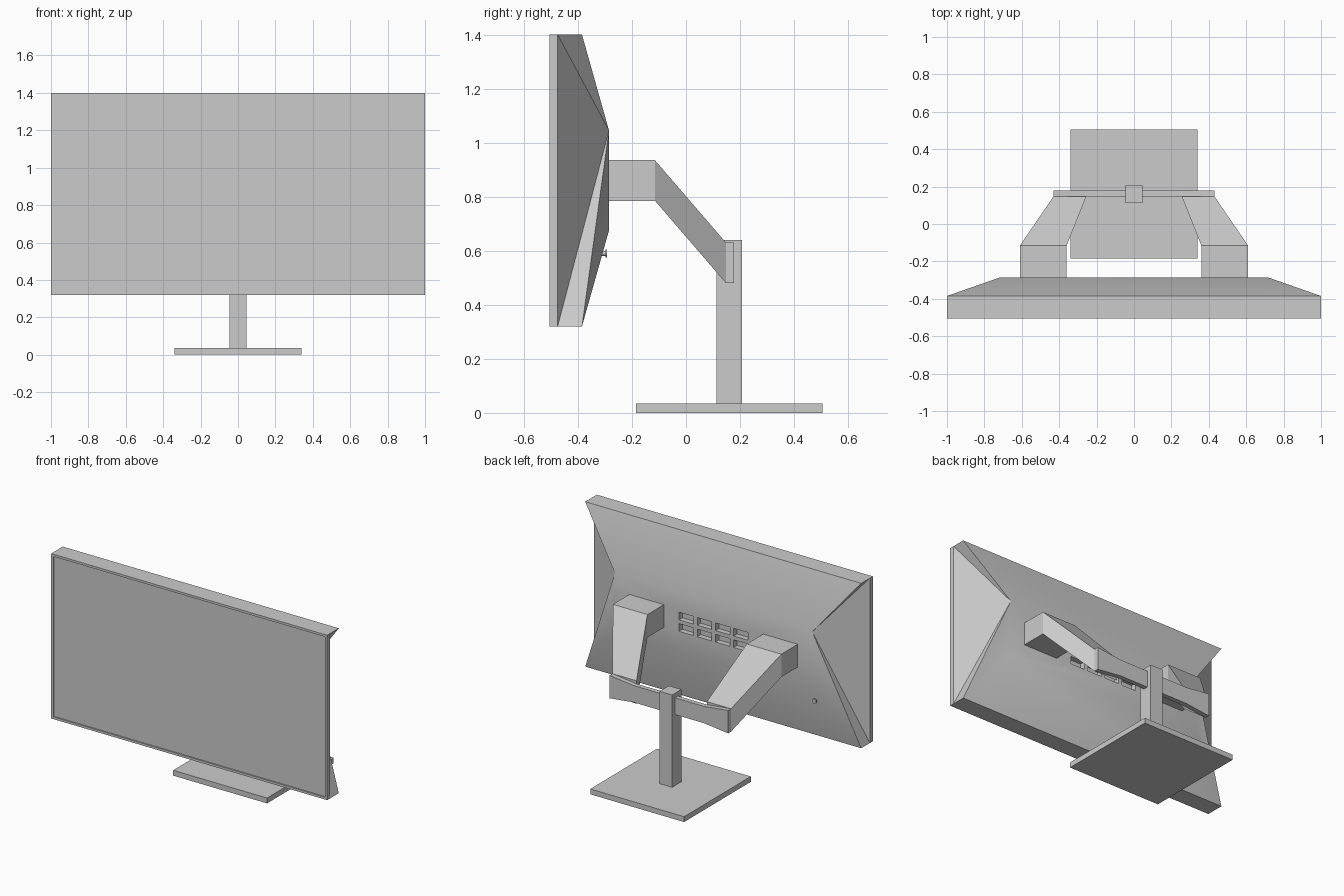
import bpy, bmesh

if "Cube" in bpy.data.objects:
    bpy.data.objects.remove(bpy.data.objects["Cube"])


def make(name, verts, faces, smooth=False):
    bm = bmesh.new()
    vs = [bm.verts.new(v) for v in verts]
    for f in faces:
        bm.faces.new([vs[i] for i in f])
    bmesh.ops.recalc_face_normals(bm, faces=bm.faces)
    me = bpy.data.meshes.new(name)
    bm.to_mesh(me)
    bm.free()
    ob = bpy.data.objects.new(name, me)
    bpy.context.collection.objects.link(ob)
    return ob


def loft(name, rings, caps=True):
    """Join four-cornered rings into a closed solid."""
    verts = [v for r in rings for v in r]
    faces = [(4*k + i, 4*k + (i+1) % 4, 4*k + 4 + (i+1) % 4, 4*k + 4 + i)
             for k in range(len(rings) - 1) for i in range(4)]
    n = len(verts)
    faces += [(0, 1, 2, 3), (n-4, n-3, n-2, n-1)]
    return make(name, verts, faces)


def ring_y(y, x0, x1, z0, z1):
    return [(x0, y, z0), (x1, y, z0), (x1, y, z1), (x0, y, z1)]


def ring_x(x, y0, y1, z0, z1):
    return [(x, y0, z0), (x, y1, z0), (x, y1, z1), (x, y0, z1)]


def box(name, x0, x1, y0, y1, z0, z1):
    return loft(name, [ring_y(y0, x0, x1, z0, z1), ring_y(y1, x0, x1, z0, z1)])


# Monitor housing: recessed screen, thin rim, sloped back with hollowed sides
X, ZB, ZT, b = 1.0, 0.32, 1.40, 0.015
rings = [ring_y(-0.497, -X+b, X-b, ZB+b, ZT-b),
         ring_y(-0.505, -X+b, X-b, ZB+b, ZT-b),
         ring_y(-0.505, -X, X, ZB, ZT),
         ring_y(-0.475, -X, X, ZB, ZT),
         ring_y(-0.385, -X, X, ZB, ZT),
         ring_y(-0.285, -0.715, 0.715, 0.675, 1.045)]
faces = [(0, 1, 2, 3), (20, 21, 22, 23)]
for k in range(3):
    faces += [(4*k+i, 4*k+(i+1) % 4, 4*k+4+(i+1) % 4, 4*k+4+i) for i in range(4)]
for i in (0, 2):
    faces += [(12+i, 13+i, 17+i if i == 0 else 19, 16+i) if i == 0 else (14, 15, 19, 18),
              (16+i, 17+i, 21+i, 20+i)]
for lo, hi in ((0, 3), (1, 2)):
    faces += [(12+hi, 16+hi, 20+hi), (12+hi, 20+hi, 12+lo),
              (20+hi, 16+lo, 12+lo), (20+hi, 20+lo, 16+lo)]
body = make("monitor_housing", [v for r in rings for v in r], faces)

# Ventilation slots cut in the back, two rows of four
for cx in (-0.198, -0.066, 0.066, 0.198):
    for cz in (0.815, 0.89):
        cut = box("vent_cutter", cx-0.052, cx+0.052, -0.32, -0.25, cz-0.025, cz+0.025)
        cut.hide_render = True
        bpy.context.view_layer.objects.active = body
        m = body.modifiers.new("vent", 'BOOLEAN')
        m.operation, m.solver, m.object = 'DIFFERENCE', 'EXACT', cut
        bpy.ops.object.modifier_apply(modifier=m.name)
        bpy.data.objects.remove(cut)
bpy.ops.object.select_all(action='DESELECT')
body.select_set(True)
bpy.context.view_layer.objects.active = body
bpy.ops.object.shade_smooth_by_angle(angle=0.52)

# Small control knob on the lower back
for name, r, y, d in (("knob_stem", 0.009, -0.308, 0.022), ("knob_head", 0.015, -0.295, 0.006)):
    bpy.ops.mesh.primitive_cylinder_add(vertices=16, radius=r, depth=d,
                                        location=(-0.724, y, 0.59), rotation=(1.5708, 0, 0))
    bpy.context.object.name = name

# Bent support arms
for s, side in ((1, "right"), (-1, "left")):
    loft("arm_" + side, [ring_y(-0.29, s*0.36, s*0.61, 0.785, 0.935),
                         ring_y(-0.115, s*0.36, s*0.61, 0.785, 0.935),
                         ring_y(0.148, s*0.255, s*0.43, 0.48, 0.63)])

# Crossbar, a little slimmer in the middle
loft("crossbar", [ring_x(-0.43, 0.147, 0.178, 0.48, 0.63),
                  ring_x(-0.255, 0.147, 0.178, 0.50, 0.61),
                  ring_x(0.255, 0.147, 0.178, 0.50, 0.61),
                  ring_x(0.43, 0.147, 0.178, 0.48, 0.63)])

# Stand
box("stand_post", -0.045, 0.045, 0.112, 0.208, 0.03, 0.64)
box("stand_base", -0.34, 0.34, -0.185, 0.505, 0, 0.035)
